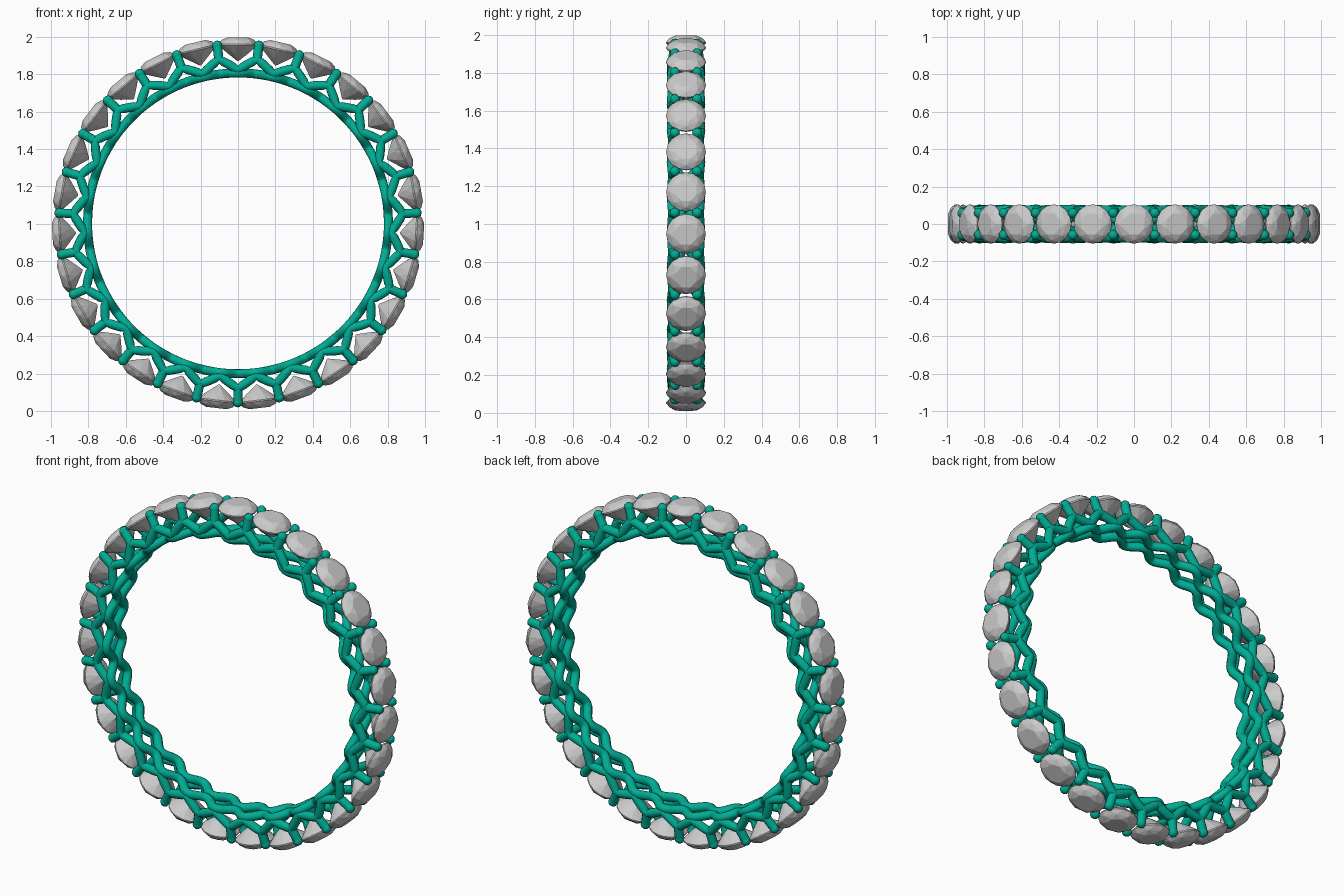
import bpy, bmesh, math
from mathutils import Vector, Matrix

if "Cube" in bpy.data.objects:
    bpy.data.objects.remove(bpy.data.objects["Cube"])

N = 27                      # stones around the band
STEP = 2 * math.pi / N
CENTER = Vector((0, 0, 1.003))
TUBE = 0.025

green = bpy.data.materials.new("green_metal")
green.diffuse_color = (0.0, 0.42, 0.30, 1)
green.use_nodes = True
green.node_tree.nodes["Principled BSDF"].inputs["Base Color"].default_value = green.diffuse_color


def polar(a, r, y):
    """Angle a is measured from the top of the ring."""
    return CENTER + Vector((r * math.sin(a), y, r * math.cos(a)))


def tubes(name, paths, cyclic):
    cu = bpy.data.curves.new(name, 'CURVE')
    cu.dimensions = '3D'
    cu.bevel_depth = TUBE
    cu.bevel_resolution = 3
    cu.use_fill_caps = True
    for pts in paths:
        sp = cu.splines.new('POLY')
        sp.points.add(len(pts) - 1)
        for p, co in zip(sp.points, pts):
            p.co = (*co, 1)
        sp.use_cyclic_u = cyclic
    ob = bpy.data.objects.new(name, cu)
    bpy.context.collection.objects.link(ob)
    cu.materials.append(green)
    bpy.ops.object.select_all(action='DESELECT')
    ob.select_set(True)
    bpy.context.view_layer.objects.active = ob
    bpy.ops.object.convert(target='MESH')
    bpy.ops.object.shade_smooth_by_angle(angle=math.radians(60))
    return ob


# Wavy inner rails: wide under each stone, merging between stones
S = 10
rails = []
for side in (-1, 1):
    rails.append([polar(i * STEP / S, 0.804,
                        side * (0.049 + 0.027 * math.cos(2 * math.pi * i / S)))
                  for i in range(N * S)])
tubes("inner_rails", rails, True)

# Zigzag galleries: low under each stone, high at each prong
S = 8
galleries = []
for side in (-1, 1):
    pts = []
    for i in range(N * S):
        t = 1 - abs(2 * (i % S) / S - 1)
        pts.append(polar(i * STEP / S, 0.819 + 0.064 * t, side * (0.077 - 0.007 * t)))
    galleries.append(pts)
tubes("zigzag_galleries", galleries, True)

# Prongs between the stones, with rounded tips
prongs, tips = [], bmesh.new()
for side in (-1, 1):
    for k in range(N):
        a = (k + 0.5) * STEP
        tip = polar(a, 0.957, side * 0.059)
        prongs.append([polar(a, 0.875, side * 0.071), tip])
        bmesh.ops.create_icosphere(tips, subdivisions=2, radius=0.027,
                                   matrix=Matrix.Translation(tip))
tubes("prongs", prongs, False)
for f in tips.faces:
    f.smooth = True
me = bpy.data.meshes.new("prong_tips")
tips.to_mesh(me)
tips.free()
me.materials.append(green)
bpy.context.collection.objects.link(bpy.data.objects.new("prong_tips", me))

# Faceted round stone: (radius, height, sides, turn) per ring, hulled
bm = bmesh.new()
for r, h, n, turn in ((0.060, 0.994, 8, 0.5), (0.088, 0.980, 8, 0), (0.105, 0.958, 16, 0),
                      (0.105, 0.951, 16, 0), (0.056, 0.906, 8, 0.5), (0.004, 0.868, 8, 0.5)):
    for i in range(n):
        a = 2 * math.pi * (i + turn) / n
        bm.verts.new((r * math.cos(a), r * math.sin(a), h))
bmesh.ops.convex_hull(bm, input=bm.verts[:])
bmesh.ops.dissolve_limit(bm, angle_limit=0.01, verts=bm.verts[:], edges=bm.edges[:])
gem = bpy.data.meshes.new("stone")
bm.to_mesh(gem)
bm.free()
for k in range(N):
    ob = bpy.data.objects.new(f"stone_{k + 1}", gem)
    ob.matrix_world = Matrix.Translation(CENTER) @ Matrix.Rotation(k * STEP, 4, 'Y')
    bpy.context.collection.objects.link(ob)
